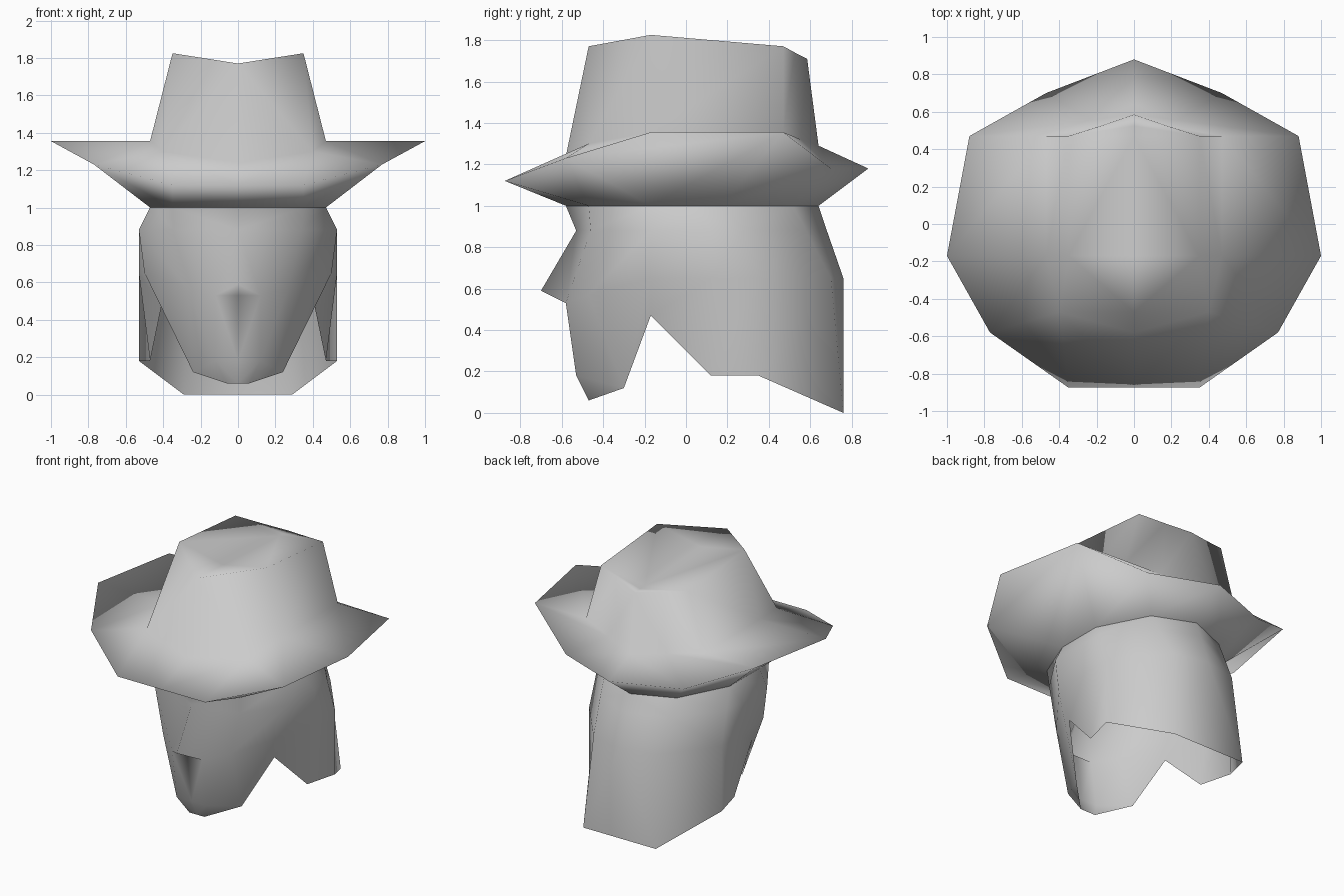
import bpy
import bmesh

# Remove the default cube if present
cube = bpy.data.objects.get("Cube")
if cube:
    bpy.data.objects.remove(cube, do_unlink=True)

# Single plain grey material
GREY = (0.6, 0.6, 0.6, 1.0)
grey = bpy.data.materials.new("light_grey")
grey.use_nodes = True
grey.diffuse_color = GREY
shader = grey.node_tree.nodes["Principled BSDF"]
shader.inputs["Base Color"].default_value = GREY
shader.inputs["Roughness"].default_value = 0.8


def level(z, *plan):
    """A horizontal half ring from plan points, front centre to back centre."""
    return [(x, y, z) for x, y in plan]


def build_half(name, rings):
    """Loft half rings together, then mirror the shell across x.

    Points shared by neighbouring rings collapse, so rings can pinch to triangles.
    """
    bm = bmesh.new()
    grid = [[bm.verts.new(point) for point in ring] for ring in rings]
    for lower, upper in zip(grid, grid[1:]):
        for i in range(len(lower) - 1):
            bm.faces.new((lower[i], lower[i + 1], upper[i + 1], upper[i]))
    bmesh.ops.remove_doubles(bm, verts=bm.verts, dist=0.001)
    bmesh.ops.recalc_face_normals(bm, faces=bm.faces)
    mesh = bpy.data.meshes.new(name)
    bm.to_mesh(mesh)
    bm.free()
    mesh.materials.append(grey)
    mesh.shade_smooth()
    part = bpy.data.objects.new(name, mesh)
    bpy.context.collection.objects.link(part)
    mirror = part.modifiers.new("mirror", 'MIRROR')
    mirror.use_clip = True
    mirror.merge_threshold = 0.002


# Hat: underside, curled rim, crown base, crown top and its centre crease
under = level(1.0, (0, -.58), (.35, -.47), (.35, -.47), (.47, -.17),
              (.47, .17), (.29, .52), (0, .64))
rim = [(0, -.875, 1.12), (.35, -.875, 1.12), (.77, -.58, 1.23), (1, -.17, 1.355),
       (.88, .47, 1.355), (.47, .7, 1.18), (0, .88, 1.18)]
# The underside skips the widest rim point, leaving a thin side flap
under_rim = rim[:3] + [rim[2]] + rim[4:]
crown_base = [(0, -.58, 1.24), (.4, -.47, 1.3), (.4, -.47, 1.3),
              (.47, -.17, 1.355), (.47, .47, 1.355), (.235, .555, 1.32), (0, .64, 1.29)]
crown_top = [(0, -.47, 1.77), (0, -.47, 1.77), (0, -.47, 1.77), (.35, -.17, 1.825),
             (.35, .47, 1.77), (.175, .525, 1.74), (0, .585, 1.71)]
front_dip, back_dip = crown_top[0], crown_top[-1]
drop = (back_dip[2] - front_dip[2]) / (back_dip[1] - front_dip[1])
crease = [(0, y, front_dip[2] + drop * (y - front_dip[1])) for x, y, z in crown_top]
build_half("hat", [under, under_rim, rim, crown_base, crown_top, crease])

# Head: open shell with a notched lower edge and a wedge nose
neckline = [(0, -.47, .06), (.06, -.47, .06), (.24, -.30, .12), (.41, -.17, .47),
            (.47, .12, .18), (.53, .35, .18), (.29, .76, 0), (0, .76, 0)]
jaw = [(0, -.53, .18), (.12, -.53, .18)] + neckline[2:]
cheek = [(0, -.58, .53), (.12, -.58, .53), (.27, -.47, .57), (.5, -.17, .65),
         (.53, .12, .65), (.53, .35, .65), (.25, .7, .65), (0, .76, .65)]
nose = [(0, -.7, .59)] + cheek[1:]
temple = level(.88, (0, -.53), (0, -.53), (.34, -.46), (.53, -.17),
               (.53, .12), (.52, .28), (.28, .58), (0, .68))
hairline = level(1.0, (0, -.58), (0, -.58), (.35, -.47), (.47, -.17),
                 (.47, .05), (.47, .17), (.29, .52), (0, .64))
build_half("head", [neckline, jaw, cheek, nose, temple, hairline])
